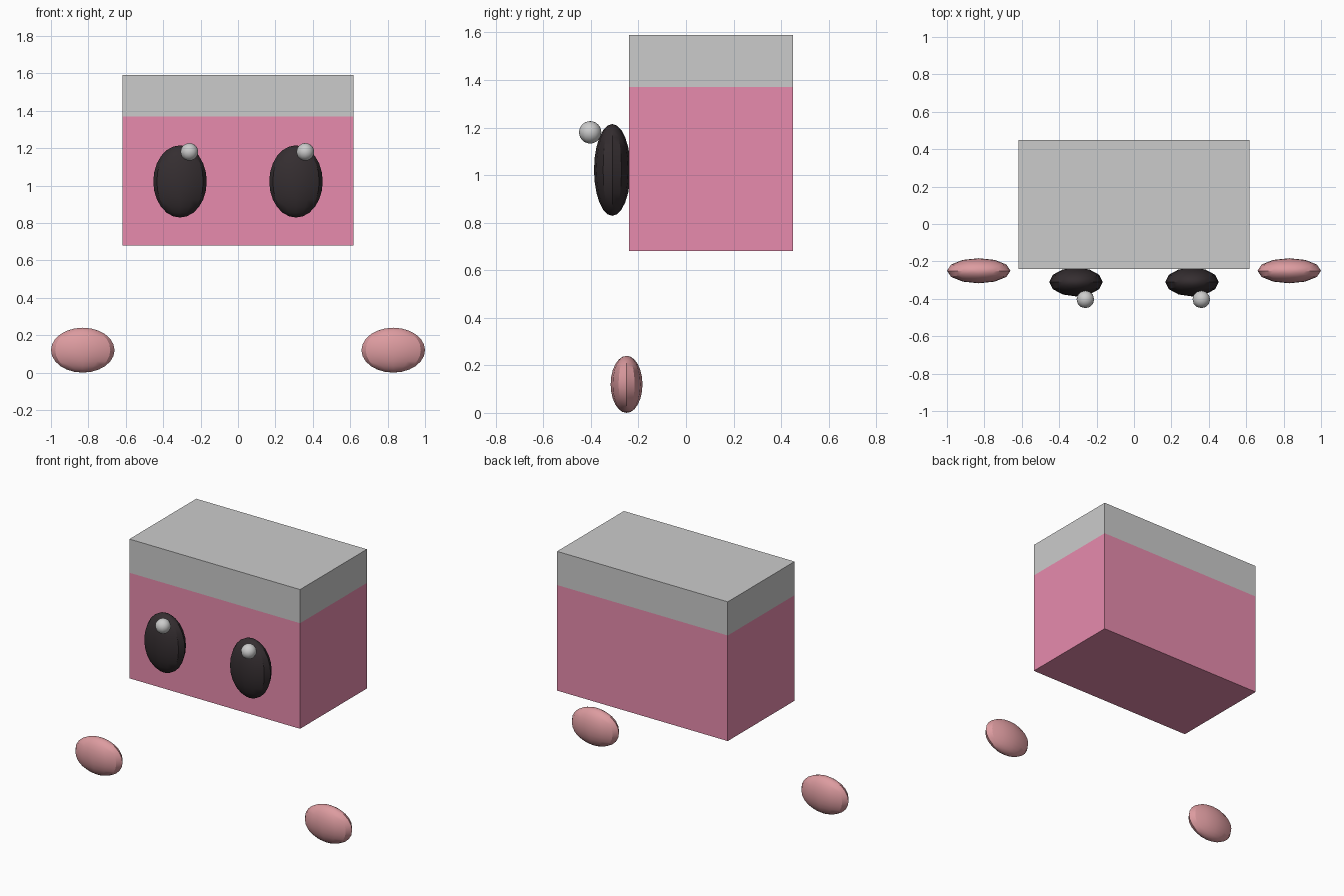
import bpy
import math

if "Cube" in bpy.data.objects:
    bpy.data.objects.remove(bpy.data.objects["Cube"])


def colour(name, rgb):
    mat = bpy.data.materials.new(name)
    mat.diffuse_color = (*rgb, 1)
    mat.use_nodes = True
    mat.node_tree.nodes["Principled BSDF"].inputs["Base Color"].default_value = mat.diffuse_color
    return mat


def finish(name, mat):
    ob = bpy.context.object
    ob.name = name
    if mat:
        ob.data.materials.append(mat)
    bpy.ops.object.transform_apply(location=False, rotation=False, scale=True)
    return ob


def box(name, lo, hi, mat=None):
    bpy.ops.mesh.primitive_cube_add(size=1, location=[(a + b) / 2 for a, b in zip(lo, hi)])
    bpy.context.object.scale = [b - a for a, b in zip(lo, hi)]
    return finish(name, mat)


def ellipsoid(name, centre, radii, mat=None):
    bpy.ops.mesh.primitive_uv_sphere_add(segments=12, ring_count=12, radius=1, location=centre)
    bpy.context.object.scale = radii
    finish(name, mat)
    bpy.ops.object.shade_smooth_by_angle(angle=math.radians(30))


pink = colour("pink", (0.80, 0.26, 0.42))
black = colour("black", (0.035, 0.027, 0.03))
rose = colour("rose", (0.72, 0.33, 0.35))

# Head block with a pale cap flush on top
box("head", (-0.617, -0.24, 0.68), (0.617, 0.45, 1.37), pink)
box("cap", (-0.617, -0.24, 1.37), (0.617, 0.45, 1.59))

for side, s in (("left", -1), ("right", 1)):
    # Tall oval eye, with the highlight shifted to the same side on both
    ellipsoid(side + "_eye", (0.31 * s, -0.31, 1.022), (0.143, 0.077, 0.193), black)
    ellipsoid(side + "_eye_highlight", (0.31 * s + 0.05, -0.403, 1.18), (0.047, 0.047, 0.047))
    # Separate flattened foot
    ellipsoid(side + "_foot", (0.83 * s, -0.25, 0.12), (0.17, 0.067, 0.12), rose)
